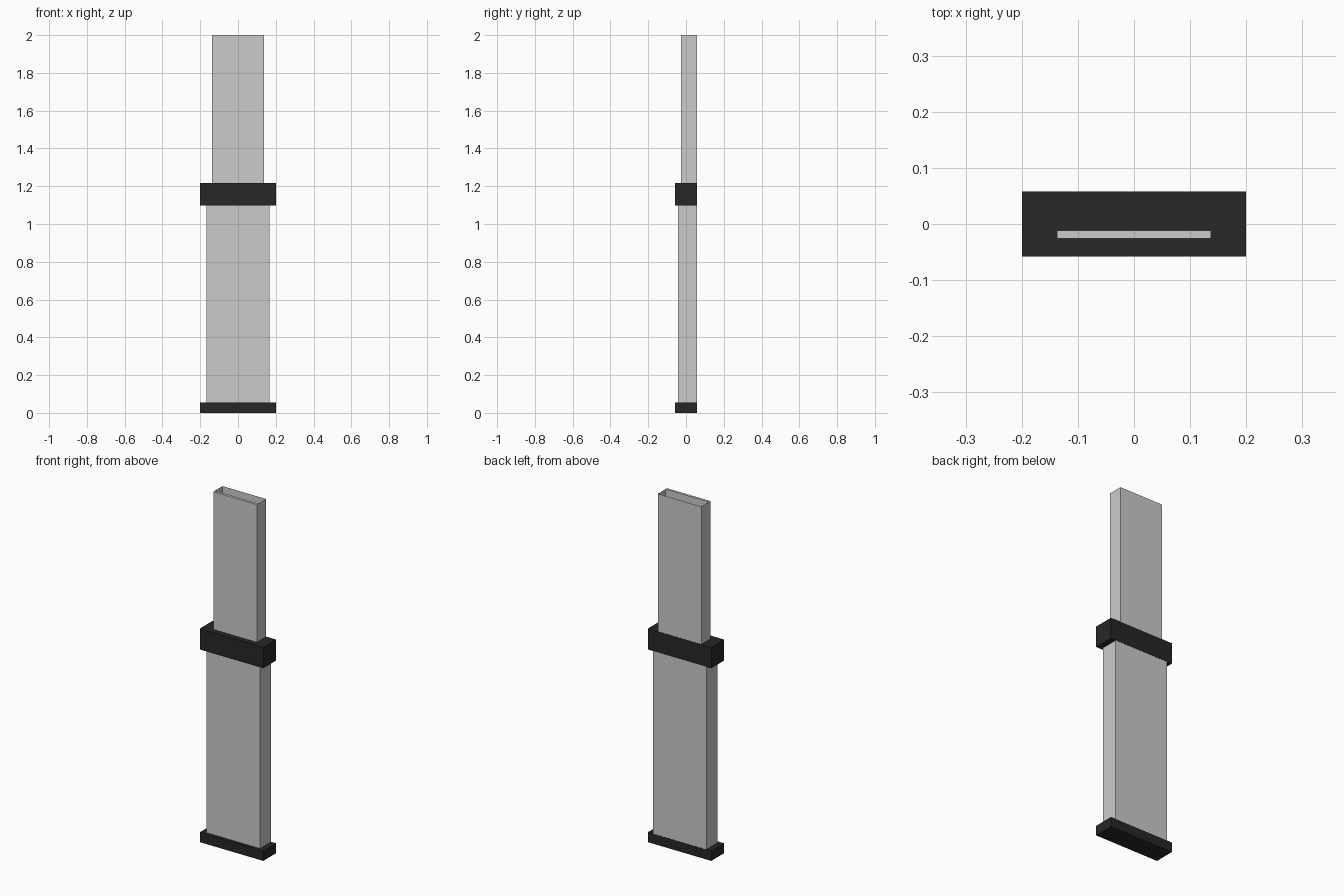
import bpy, bmesh

if "Cube" in bpy.data.objects:
    bpy.data.objects.remove(bpy.data.objects["Cube"])

BACK = 0.058  # common rear plane of every part

black = bpy.data.materials.new("black")
black.diffuse_color = (0.02, 0.02, 0.02, 1)
black.use_nodes = True
black.node_tree.nodes["Principled BSDF"].inputs["Base Color"].default_value = black.diffuse_color


def add_box(bm, x, y0, y1, z0, z1):
    """Closed box, symmetric in x."""
    box = bmesh.ops.create_cube(bm, size=1)["verts"]
    bmesh.ops.scale(bm, vec=(2 * x, y1 - y0, z1 - z0), verts=box)
    bmesh.ops.translate(bm, vec=(0, (y0 + y1) / 2, (z0 + z1) / 2), verts=box)


def finish(name, bm, mat=None):
    mesh = bpy.data.meshes.new(name)
    bm.to_mesh(mesh)
    bm.free()
    obj = bpy.data.objects.new(name, mesh)
    bpy.context.collection.objects.link(obj)
    if mat:
        mesh.materials.append(mat)
    return obj


def band(name, z0, z1):
    bm = bmesh.new()
    add_box(bm, 0.2, -0.058, BACK, z0, z1)
    finish(name, bm, black)


def sleeve(name, x, front, z0, z1, wall=0.014):
    """Thick front panel with thin sheet sides and back, open at the top."""
    bm = bmesh.new()
    add_box(bm, x, front, front + wall, z0, z1)
    path = [(x, front + wall), (x, BACK - 0.001),
            (-x, BACK - 0.001), (-x, front + wall)]
    low = [bm.verts.new((px, py, z0)) for px, py in path]
    high = [bm.verts.new((px, py, z1)) for px, py in path]
    for i in range(3):
        bm.faces.new((low[i], low[i + 1], high[i + 1], high[i]))
    finish(name, bm)


# Black foot and middle collar
band("base_foot", 0, 0.056)
band("middle_collar", 1.097, 1.216)

# Telescoping grey sleeves
sleeve("lower_sleeve", 0.168, -0.042, 0.056, 1.097)
sleeve("upper_sleeve", 0.137, -0.026, 1.216, 2.0)
